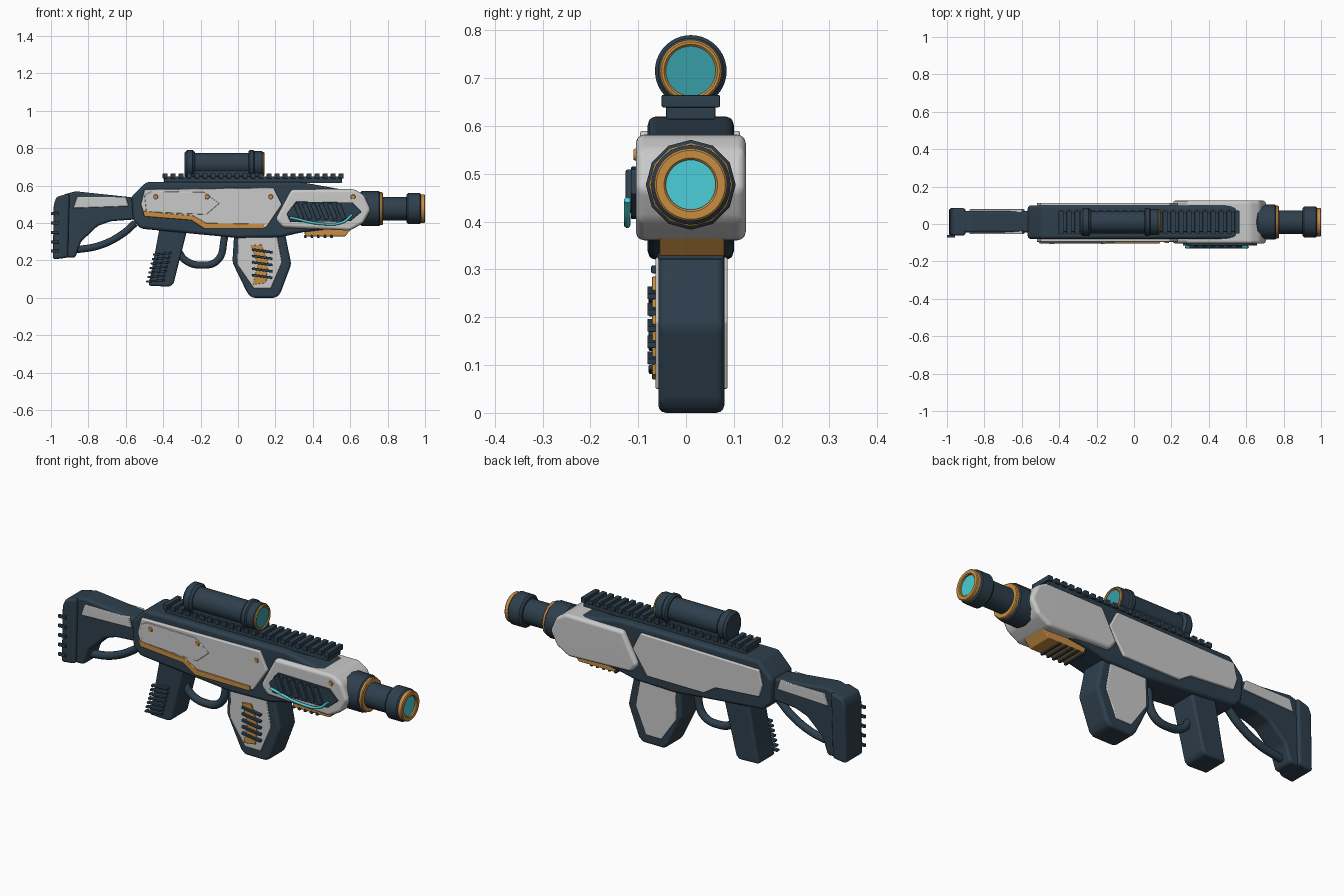
import bpy, bmesh, math
from mathutils import Matrix, Vector

cube = bpy.data.objects.get("Cube")
if cube:
    bpy.data.objects.remove(cube, do_unlink=True)

MID = 0.01  # centre line of the body in y


def material(name, r, g, b):
    mat = bpy.data.materials.new(name)
    mat.use_nodes = True
    mat.diffuse_color = (r, g, b, 1)
    shader = next(n for n in mat.node_tree.nodes if n.type == "BSDF_PRINCIPLED")
    shader.inputs["Base Color"].default_value = (r, g, b, 1)
    shader.inputs["Roughness"].default_value = 0.6
    return mat


navy = material("navy", 0.027, 0.05, 0.073)
white = material("off_white", 0.58, 0.59, 0.58)
orange = material("orange", 0.58, 0.27, 0.055)
cyan = material("cyan", 0.07, 0.62, 0.68)
teal = material("teal_glass", 0.04, 0.34, 0.39)


def finish(name, bm, mat):
    """Turn a bmesh into a smooth object with sharp edges kept."""
    bmesh.ops.recalc_face_normals(bm, faces=bm.faces[:])
    mesh = bpy.data.meshes.new(name)
    bm.to_mesh(mesh)
    bm.free()
    mesh.shade_smooth()
    mesh.set_sharp_from_angle(angle=math.radians(35))
    mesh.materials.append(mat)
    obj = bpy.data.objects.new(name, mesh)
    bpy.context.scene.collection.objects.link(obj)
    weighted = obj.modifiers.new("weighted_normals", "WEIGHTED_NORMAL")
    weighted.keep_sharp = True
    return obj


def slab(name, outline, y_front, y_back, mat, bevel=0.004):
    """Side outline in x, z pushed through from y_front to y_back."""
    bm = bmesh.new()
    face = bm.faces.new([bm.verts.new((x, y_front, z)) for x, z in outline])
    pushed = bmesh.ops.extrude_face_region(bm, geom=[face])["geom"]
    bmesh.ops.translate(bm, vec=(0, y_back - y_front, 0),
                        verts=[v for v in pushed if isinstance(v, bmesh.types.BMVert)])
    bmesh.ops.recalc_face_normals(bm, faces=bm.faces[:])
    if bevel:
        bmesh.ops.bevel(bm, geom=bm.edges[:], offset=bevel, segments=3,
                        profile=0.5, affect="EDGES", clamp_overlap=True)
    return finish(name, bm, mat)


def blocks(name, centres, size, mat, tilt=0, bevel=0.003):
    """A row of equal boxes, tilted about the y axis."""
    bm = bmesh.new()
    turn = Matrix.Rotation(math.radians(tilt), 4, "Y")
    for centre in centres:
        bmesh.ops.create_cube(bm, size=1, matrix=Matrix.Translation(centre) @ turn
                              @ Matrix.Diagonal((*size, 1)))
    bmesh.ops.bevel(bm, geom=bm.edges[:], offset=bevel, segments=2,
                    profile=0.5, affect="EDGES", clamp_overlap=True)
    return finish(name, bm, mat)


def lathe(name, profile, z, mat, sides=40):
    """Profile of x, radius spun round a line along x."""
    bm = bmesh.new()
    verts = [bm.verts.new((x, MID, z + r)) for x, r in profile]
    edges = [bm.edges.new(pair) for pair in zip(verts, verts[1:])]
    bmesh.ops.spin(bm, geom=verts + edges, cent=(0, MID, z), axis=(1, 0, 0),
                   angle=math.tau, steps=sides)
    bmesh.ops.remove_doubles(bm, verts=bm.verts[:], dist=0.0001)
    return finish(name, bm, mat)


def drum(name, x0, x1, r, z, mat, chamfer=0.008, sides=40):
    return lathe(name, [(x0, 0), (x0, r - chamfer), (x0 + chamfer, r),
                        (x1 - chamfer, r), (x1, r - chamfer), (x1, 0)], z, mat, sides)


def ring(name, x0, x1, r_in, r_out, z, mat, sides=40):
    c = 0.004
    return lathe(name, [(x0, r_in), (x0, r_out), (x1 - c, r_out), (x1, r_out - c),
                        (x1, r_in + c), (x1 - c, r_in), (x0, r_in)], z, mat, sides)


def tube(name, points, radius, mat):
    curve = bpy.data.curves.new(name, "CURVE")
    curve.dimensions = "3D"
    curve.bevel_depth = radius
    curve.bevel_resolution = 3
    curve.use_fill_caps = True
    spline = curve.splines.new("BEZIER")
    spline.bezier_points.add(len(points) - 1)
    for knot, co in zip(spline.bezier_points, points):
        knot.co = co
        knot.handle_left_type = knot.handle_right_type = "AUTO"
    curve.materials.append(mat)
    obj = bpy.data.objects.new(name, curve)
    bpy.context.scene.collection.objects.link(obj)


# Receiver and its side panels
slab("receiver", [(-.57, .54), (-.49, .62), (.33, .62), (.61, .57), (.64, .5), (.58, .38),
                  (.34, .35), (.23, .325), (0, .32), (-.52, .37), (-.56, .41)],
     -.08, .10, navy, .018)
side = [(-.5, .58), (.19, .59), (.235, .5), (.15, .375), (-.18, .375), (-.25, .42),
        (-.5, .44), (-.52, .5)]
slab("right_panel", side, -.096, -.07, white, .005)
slab("left_panel", side, .09, .113, white, .005)
slab("panel_overlay", [(-.5, .55), (-.46, .57), (-.18, .565), (-.1, .505), (-.17, .445),
                       (-.49, .46)], -.101, -.09, white, .003)
slab("panel_stripe", [(-.51, .465), (-.24, .44), (-.17, .4), (.14, .395), (.14, .37),
                      (-.18, .37), (-.25, .415), (-.5, .435)], -.103, -.085, orange, .003)

# Fore shroud with vents, glow line and underside plate
slab("shroud", [(.2, .42), (.285, .58), (.62, .582), (.675, .55), (.71, .47), (.67, .4),
                (.6, .36), (.24, .375)], -.105, .125, white, .018)
slab("vent_plate", [(.26, .45), (.31, .515), (.61, .51), (.66, .46), (.6, .41), (.28, .405)],
     -.115, -.1, navy, .003)
blocks("vent_slats", [(.325 + i * .045, -.117, .463) for i in range(6)],
       (.026, .018, .09), navy, -22)
tube("glow_line", [(.275, -.123, .43), (.46, -.123, .395), (.56, -.123, .405),
                   (.61, -.123, .445)], .007, cyan)
slab("underside_plate", [(.35, .37), (.36, .328), (.57, .328), (.61, .37)],
     -.055, .08, orange, .004)
blocks("underside_slats", [(.36 + i * .035, MID, .328) for i in range(5)],
       (.014, .138, .014), navy)

# Panel screws
for i, (x, y) in enumerate([(-.44, -.102), (-.165, -.102), (.175, -.097), (.615, -.106)]):
    bm = bmesh.new()
    bmesh.ops.create_cone(bm, cap_ends=True, segments=16, radius1=.014, radius2=.011,
                          depth=.008, matrix=Matrix.Translation((x, y, .54))
                          @ Matrix.Rotation(math.pi / 2, 4, "X"))
    finish("screw_%d" % i, bm, orange)

# Barrel
AXIS = .477
drum("barrel_collar", .65, .765, .094, AXIS, navy, .012, 12)
ring("collar_ring", .755, .774, .06, .088, AXIS, orange, 12)
drum("barrel", .74, .93, .063, AXIS, navy)
drum("muzzle", .9, .982, .083, AXIS, navy, .01)
ring("muzzle_ring", .975, 1, .052, .076, AXIS, orange)
drum("muzzle_glow", .97, .988, .053, AXIS, cyan, .001)

# Accessory rail
blocks("rail_base", [(.08, MID, .632)], (.95, .103, .036), navy)
blocks("rail_teeth", [(-.39 + i * .0428, MID, .652) for i in range(23)],
       (.026, .122, .026), navy)

# Scope
SIGHT = .715
blocks("scope_mount", [(-.07, MID, .665)], (.38, .1, .03), navy)
drum("scope_tube", -.27, .12, .06, SIGHT, navy)
drum("scope_rear_cap", -.285, -.23, .075, SIGHT, navy, .012)
drum("scope_band", .055, .09, .075, SIGHT, navy)
drum("scope_hood", .085, .132, .069, SIGHT, navy, .004)
ring("scope_ring", .125, .141, .052, .065, SIGHT, orange)
drum("scope_lens", .12, .135, .053, SIGHT, teal, .001)

# Shoulder stock
slab("stock_frame", [(-.94, .55), (-.87, .57), (-.54, .535), (-.54, .42), (-.68, .41),
                     (-.75, .385), (-.84, .3), (-.87, .215), (-.94, .215)],
     -.045, .07, navy, .014)
slab("butt_pad", [(-.985, .5), (-.97, .54), (-.9, .56), (-.91, .215), (-.99, .205)],
     -.062, .085, navy, .014)
stock_side = [(-.88, .48), (-.86, .54), (-.6, .54), (-.585, .49)]
slab("stock_panel_right", stock_side, -.054, -.03, white)
slab("stock_panel_left", stock_side, .055, .079, white)
blocks("butt_ribs", [(-.978, -.066, .25 + i * .05) for i in range(5)],
       (.044, .014, .016), navy)
tube("stock_strut", [(-.55, MID, .4), (-.62, MID, .34), (-.74, MID, .28), (-.88, MID, .255)],
     .02, navy)

# Pistol grip and trigger guard
slab("pistol_grip", [(-.42, .37), (-.27, .37), (-.345, .075), (-.365, .06), (-.48, .065),
                     (-.465, .13)], -.06, .08, navy, .014)
blocks("grip_ribs", [(-.405 - i * .006, -.067, .235 - i * .024) for i in range(7)],
       (.1, .022, .011), navy, -5)
tube("trigger_guard", [(-.32, MID, .25), (-.28, MID, .2), (-.2, MID, .175), (-.11, MID, .2),
                       (-.07, MID, .33)], .02, navy)

# Magazine with side panels
slab("magazine", [(-.02, .35), (.25, .35), (.285, .18), (.225, .02), (.2, 0), (.075, 0),
                  (.05, .025), (-.03, .19)], -.058, .08, navy, .016)
magazine_side = [(0, .325), (.21, .325), (.235, .19), (.175, .05), (.085, .05), (-.005, .18)]
slab("magazine_panel_right", magazine_side, -.064, -.045, white)
slab("magazine_panel_left", magazine_side, .065, .087, white)
slab("magazine_stripe", [(.07, .28), (.125, .285), (.16, .19), (.15, .08), (.08, .07),
                         (.105, .18)], -.071, -.06, orange, .002)
blocks("magazine_ribs", [(.13, -.072, .115 + i * .034) for i in range(5)],
       (.11, .018, .013), navy, 8)
